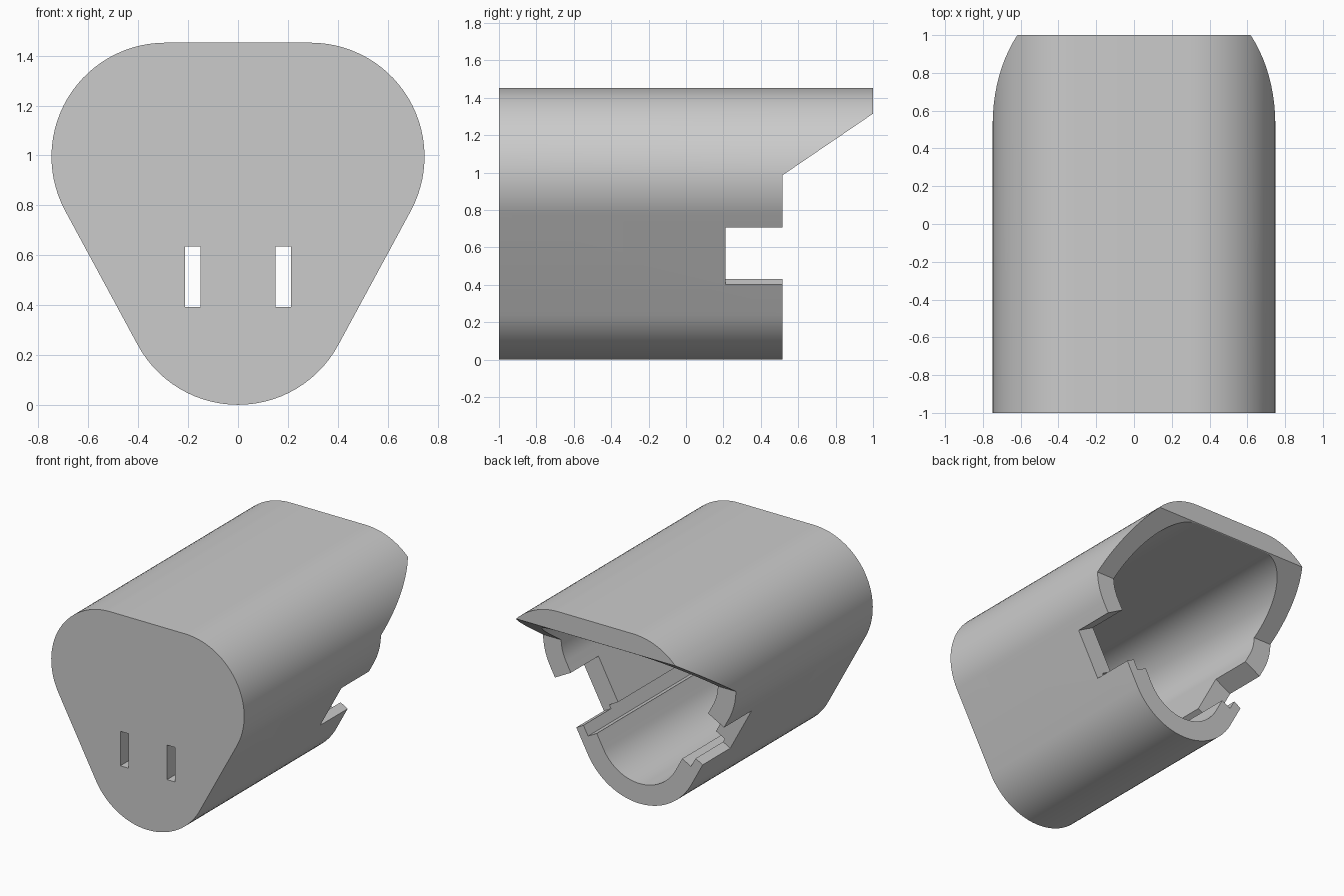
import bpy, bmesh, math
from mathutils import Vector

if "Cube" in bpy.data.objects:
    bpy.data.objects.remove(bpy.data.objects["Cube"])

R, WALL = 0.457, 0.14
CORNERS = [Vector((0.291, 0.995)), Vector((-0.291, 0.995)), Vector((0, R))]  # x, z
# frame of the sloping right side: along (up the wall) and out (away from it)
along = (CORNERS[0] - CORNERS[2]).normalized()
out = Vector((along.y, -along.x))
base = CORNERS[2] + out * R
tilt = math.degrees(math.atan2(out.y, out.x))


def rounded_triangle(r, steps=28):
    """Outline in x, z: an arc round each corner centre."""
    spans = [(tilt, 90), (90, 180 - tilt), (180 - tilt, 360 + tilt)]
    pts = []
    for c, (a, b) in zip(CORNERS, spans):
        for i in range(steps + 1):
            t = math.radians(a + (b - a) * i / steps)
            pts.append((c.x + r * math.cos(t), c.y + r * math.sin(t)))
    return pts


def prism(name, pts, lo, hi, axis='y'):
    """Extrude an outline along y (x, z points) or along x (y, z points)."""
    bm = bmesh.new()
    place = (lambda p, d: (p[0], d, p[1])) if axis == 'y' else (lambda p, d: (d, p[0], p[1]))
    a = [bm.verts.new(place(p, lo)) for p in pts]
    b = [bm.verts.new(place(p, hi)) for p in pts]
    bm.faces.new(a)
    bm.faces.new(b[::-1])
    n = len(pts)
    for i in range(n):
        bm.faces.new((a[i], b[i], b[(i + 1) % n], a[(i + 1) % n]))
    bmesh.ops.recalc_face_normals(bm, faces=bm.faces)
    me = bpy.data.meshes.new(name)
    bm.to_mesh(me)
    bm.free()
    ob = bpy.data.objects.new(name, me)
    bpy.context.collection.objects.link(ob)
    return ob


def wall_block(name, side, s0, s1, n0, n1, lo, hi):
    """Block aligned to a sloping side, mirrored by side = +1 / -1."""
    pts = [base + along * s + out * n for s, n in ((s0, n0), (s1, n0), (s1, n1), (s0, n1))]
    return prism(name, [(side * p.x, p.y) for p in pts], lo, hi)


def cut(target, cutter):
    bpy.context.view_layer.objects.active = target
    mod = target.modifiers.new("cut", 'BOOLEAN')
    mod.operation, mod.solver, mod.object = 'DIFFERENCE', 'EXACT', cutter
    bpy.ops.object.modifier_apply(modifier=mod.name)
    bpy.data.objects.remove(cutter)


# outer shell and hollow inside, closed at the front
shell = prism("housing", rounded_triangle(R), -1, 1)
cut(shell, prism("cavity", rounded_triangle(R - WALL), -0.86, 1.1))

# back end: straight lower part and sloping hood
slope = (1.315 - 0.985) / 0.485
cut(shell, prism("back_trim", [(0.515, -0.1), (0.515, 0.985),
                               (1.1, 0.985 + slope * 0.585), (1.1, -0.1)], -1, 1, 'x'))

for side in (1, -1):
    # inner rail groove, then the side notch
    cut(shell, wall_block("rail_groove", side, 0.11, 0.212, -0.22, -0.063, -0.855, 1.1))
    cut(shell, wall_block("side_notch", side, 0.185, 0.532, -0.22, 0.1, 0.21, 0.7))
    # slot in the front wall
    x0, x1 = sorted((side * 0.15, side * 0.212))
    cut(shell, prism("front_slot", [(x0, 0.393), (x1, 0.393), (x1, 0.635), (x0, 0.635)], -1.1, -0.7))

# grey plastic
mat = bpy.data.materials.new("light_grey")
mat.diffuse_color = (0.6, 0.6, 0.6, 1)
mat.use_nodes = True
mat.node_tree.nodes["Principled BSDF"].inputs["Base Color"].default_value = mat.diffuse_color
shell.data.materials.clear()
shell.data.materials.append(mat)

bpy.ops.object.select_all(action='DESELECT')
shell.select_set(True)
bpy.context.view_layer.objects.active = shell
bpy.ops.object.shade_smooth_by_angle(angle=math.radians(25))
